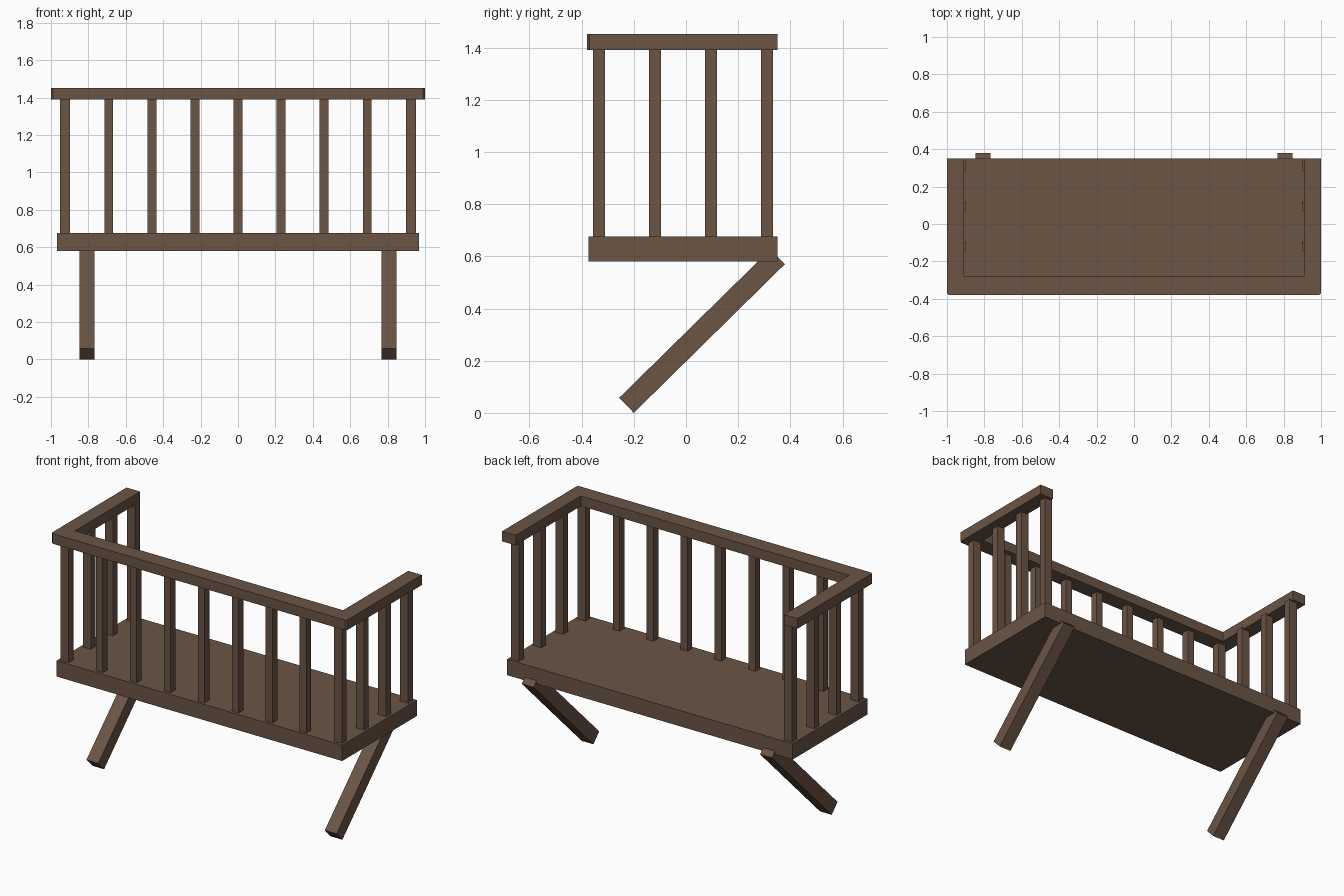
import bpy, bmesh

if "Cube" in bpy.data.objects:
    bpy.data.objects.remove(bpy.data.objects["Cube"])

wood = bpy.data.materials.new("dark brown wood")
wood.diffuse_color = (0.147, 0.09, 0.06, 1)
wood.use_nodes = True
wood.node_tree.nodes["Principled BSDF"].inputs["Base Color"].default_value = wood.diffuse_color


def prism(name, profile, axis, lo, hi):
    """Extrude a closed 2D profile along x (profile is y,z) or z (profile is x,y)."""
    bm = bmesh.new()
    place = (lambda a, b: (lo, a, b)) if axis == "x" else (lambda a, b: (a, b, lo))
    face = bm.faces.new([bm.verts.new(place(a, b)) for a, b in profile])
    ext = bmesh.ops.extrude_face_region(bm, geom=[face])
    vec = (hi - lo, 0, 0) if axis == "x" else (0, 0, hi - lo)
    bmesh.ops.translate(bm, vec=vec,
                        verts=[v for v in ext["geom"] if isinstance(v, bmesh.types.BMVert)])
    bmesh.ops.recalc_face_normals(bm, faces=bm.faces)
    mesh = bpy.data.meshes.new(name)
    bm.to_mesh(mesh)
    bm.free()
    mesh.materials.append(wood)
    obj = bpy.data.objects.new(name, mesh)
    bpy.context.collection.objects.link(obj)
    return obj


def rect(x0, x1, y0, y1):
    return [(x0, y0), (x1, y0), (x1, y1), (x0, y1)]


# Floor slab
prism("floor_slab", rect(-0.967, 0.967, -0.373, 0.35), "z", 0.58, 0.677)

# U-shaped handrail with slightly clipped outer corners
half = [(0.99, -0.38), (1.0, -0.37), (1.0, 0.35), (0.908, 0.35), (0.908, -0.28)]
prism("handrail", half + [(-x, y) for x, y in reversed(half)], "z", 1.39, 1.452)

# Front balusters
for i in range(-3, 4):
    x = i * 0.23
    prism("front_baluster", rect(x - 0.023, x + 0.023, -0.356, -0.31), "z", 0.66, 1.40)

for s in (-1, 1):
    # Side balusters, including the corner posts
    for i in range(4):
        y = -0.333 + i * 0.2143
        prism("side_baluster", rect(s * 0.925 - 0.027, s * 0.925 + 0.027,
                                    y - 0.023, y + 0.023), "z", 0.66, 1.40)
    # Slanted support brace
    prism("support_brace", [(-0.2, 0.0), (0.379, 0.57), (0.323, 0.627), (-0.256, 0.058)],
          "x", s * 0.807 - 0.04, s * 0.807 + 0.04)
